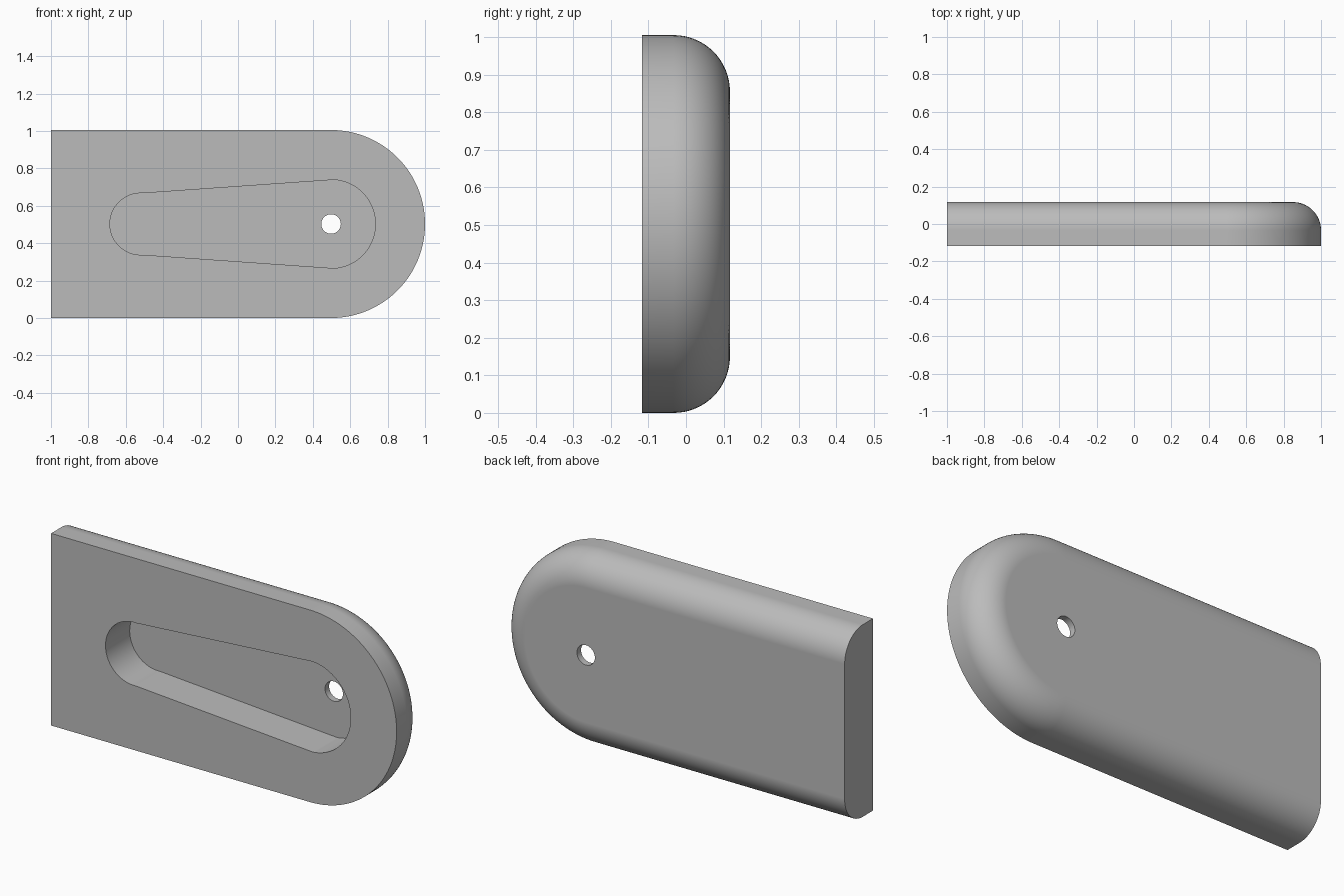
import bpy
import bmesh
from math import sin, cos, pi

cube = bpy.data.objects.get("Cube")
if cube:
    bpy.data.objects.remove(cube, do_unlink=True)

R = 0.5025           # radius of the rounded end, half the height
CX, CZ = 1 - R, R    # centre of the rounded end
HALF = 0.117         # half thickness
FILLET = 0.15

grey = bpy.data.materials.new("grey")
grey.use_nodes = True
colour = (0.5, 0.5, 0.5, 1)
grey.diffuse_color = colour
grey.node_tree.nodes["Principled BSDF"].inputs["Base Color"].default_value = colour


def arc(cx, r, start, end, steps):
    """Points of an arc in the x-z plane."""
    angles = [start + (end - start) * i / steps for i in range(steps + 1)]
    return [(cx + r * cos(a), CZ + r * sin(a)) for a in angles]


def loft(name, rings):
    """Solid through rings of (y, outline), with flat caps."""
    bm = bmesh.new()
    loops = [[bm.verts.new((x, y, z)) for x, z in pts] for y, pts in rings]
    n = len(loops[0])
    for a, b in zip(loops, loops[1:]):
        for i in range(n):
            j = (i + 1) % n
            bm.faces.new((a[i], a[j], b[j], b[i]))
    bm.faces.new(loops[0])
    bm.faces.new(loops[-1])
    bmesh.ops.recalc_face_normals(bm, faces=bm.faces)
    mesh = bpy.data.meshes.new(name)
    bm.to_mesh(mesh)
    bm.free()
    mesh.materials.append(grey)
    obj = bpy.data.objects.new(name, mesh)
    bpy.context.collection.objects.link(obj)
    return obj


def plate_outline(inset):
    r = R - inset
    return [(-1, CZ - r)] + arc(CX, r, -pi / 2, pi / 2, 64) + [(-1, CZ + r)]


# Plate with a rounded end and a filleted back rim
rings = [(-HALF, plate_outline(0))]
for i in range(17):
    t = pi / 2 * i / 16
    rings.append((HALF - FILLET + FILLET * sin(t), plate_outline(FILLET * (1 - cos(t)))))
plate = loft("plate", rings)

# Tapered pocket, open to the front
big, small, small_x = 0.237, 0.165, -0.52
tilt = pi / 2 - (big - small) / (CX - small_x)
pocket = arc(CX, big, -tilt, tilt, 48) + arc(small_x, small, tilt, 2 * pi - tilt, 48)
pocket_cutter = loft("pocket_cutter", [(-0.3, pocket), (HALF - 0.034, pocket)])

# Round hole through the pocket floor
hole = arc(CX, 0.052, 0, 2 * pi, 48)[:-1]
hole_cutter = loft("hole_cutter", [(0, hole), (0.3, hole)])

bpy.ops.object.select_all(action="DESELECT")
plate.select_set(True)
bpy.context.view_layer.objects.active = plate
for cutter in (pocket_cutter, hole_cutter):
    mod = plate.modifiers.new("cut", "BOOLEAN")
    mod.operation = "DIFFERENCE"
    mod.solver = "EXACT"
    mod.object = cutter
    bpy.ops.object.modifier_apply(modifier=mod.name)
    bpy.data.objects.remove(cutter, do_unlink=True)

# Smooth curves, flat large faces
bpy.ops.object.shade_smooth_by_angle(angle=pi / 6)
weighted = plate.modifiers.new("weighted_normals", "WEIGHTED_NORMAL")
weighted.keep_sharp = True
